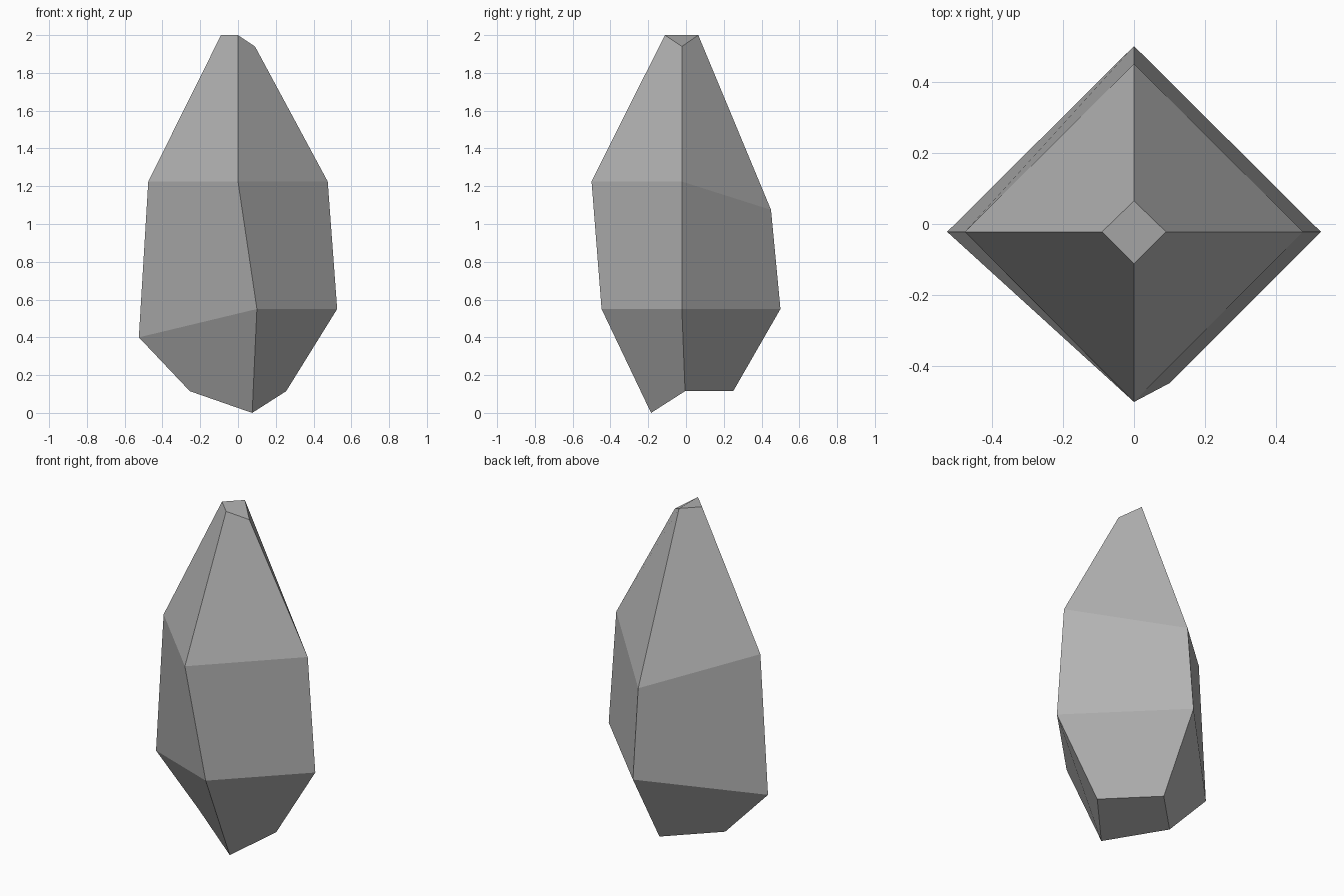
import bpy
import bmesh

default = bpy.data.objects.get("Cube")
if default:
    bpy.data.objects.remove(default, do_unlink=True)

# One plain stone colour
stone = bpy.data.materials.new("stone_grey")
stone.use_nodes = True
grey = (0.45, 0.45, 0.45, 1)
stone.diffuse_color = grey
shader = stone.node_tree.nodes["Principled BSDF"]
shader.inputs["Base Color"].default_value = grey
shader.inputs["Roughness"].default_value = 0.8

# Four-cornered rings from base to tip: front, +x side, back, -x side
rings = [
    [(0.075, -0.185, 0), (0.255, -0.005, 0.115), (0, 0.25, 0.115), (-0.255, -0.005, 0.115)],
    [(0.10, -0.447, 0.55), (0.525, -0.022, 0.55), (0, 0.50, 0.55), (-0.525, -0.022, 0.40)],
    [(0, -0.50, 1.225), (0.475, -0.022, 1.225), (0, 0.45, 1.075), (-0.475, -0.022, 1.225)],
    [(0, -0.112, 2), (0.09, -0.022, 1.94), (0, 0.065, 2), (-0.09, -0.022, 2)],
]

# Loft the rings into a faceted crystal and close both ends
bm = bmesh.new()
loops = [[bm.verts.new(p) for p in ring] for ring in rings]
for low, high in zip(loops, loops[1:]):
    for i in range(4):
        j = (i + 1) % 4
        bm.faces.new((low[i], low[j], high[j], high[i]))
bm.faces.new(loops[0][::-1])
bm.faces.new(loops[-1])
bmesh.ops.recalc_face_normals(bm, faces=bm.faces)

mesh = bpy.data.meshes.new("crystal_rock")
bm.to_mesh(mesh)
bm.free()
mesh.materials.append(stone)
crystal = bpy.data.objects.new("crystal_rock", mesh)
bpy.context.collection.objects.link(crystal)
